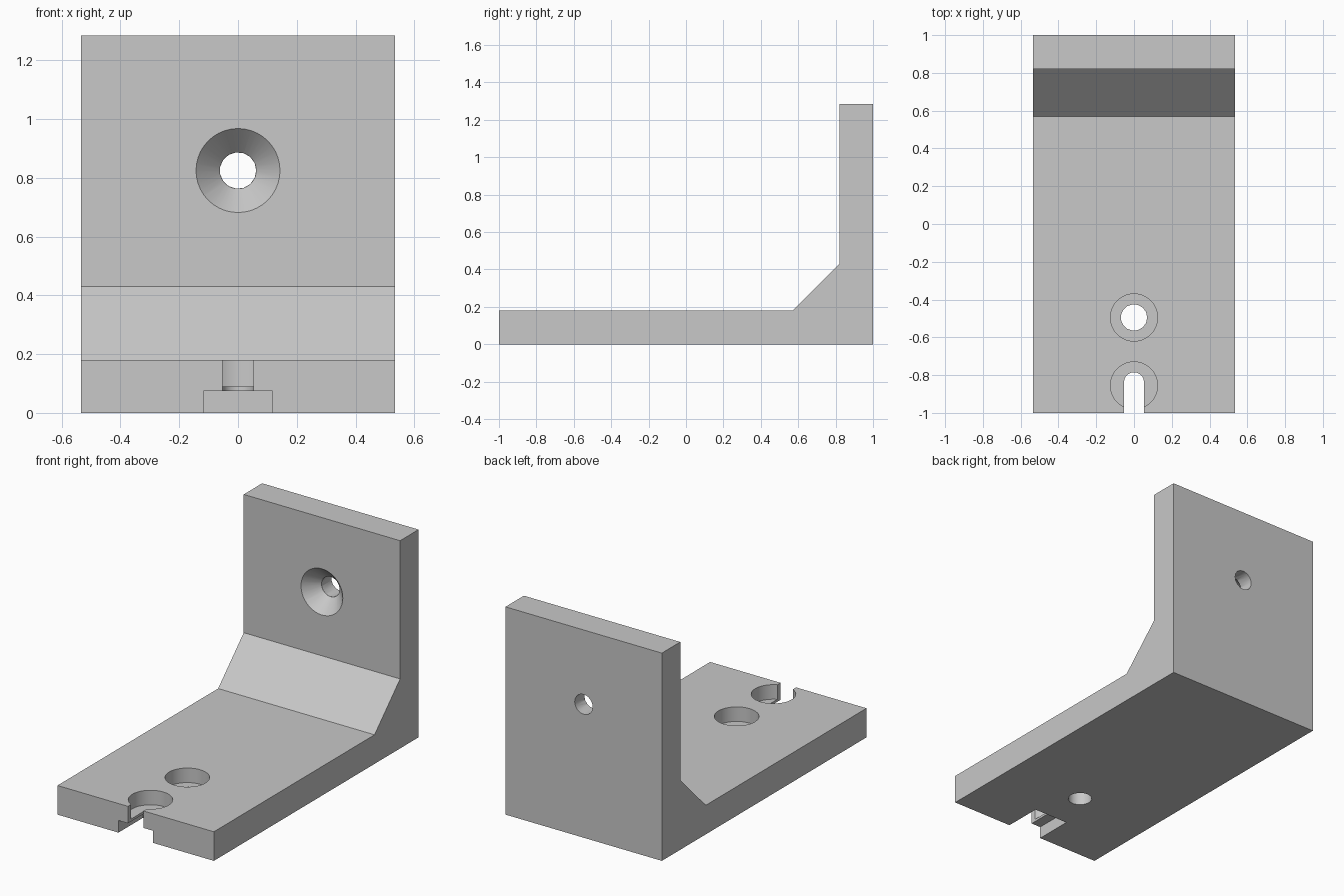
import bpy
import bmesh
from math import cos, sin, pi
from mathutils import Vector

default = bpy.data.objects.get("Cube")
if default:
    bpy.data.objects.remove(default, do_unlink=True)

HALF_WIDTH, PLATE, WALL_Y = 0.535, 0.18, 0.82
FLOOR_Z, RECESS_Z = 0.09, 0.075

grey = bpy.data.materials.new("light grey")
grey.use_nodes = True
colour = (0.58, 0.58, 0.58, 1)
grey.diffuse_color = colour
grey.node_tree.nodes["Principled BSDF"].inputs["Base Color"].default_value = colour


def prism(name, outline, start, travel, scale=1.0, centre=(0, 0, 0)):
    """Sweep a closed outline along travel, optionally tapering about centre."""
    bm = bmesh.new()
    centre, travel = Vector(centre), Vector(travel)
    near = [Vector(p) + Vector(start) for p in outline]
    far = [centre + (p - centre) * scale + travel for p in near]
    a, b = [[bm.verts.new(p) for p in ring] for ring in (near, far)]
    bm.faces.new(a)
    bm.faces.new(b[::-1])
    for i in range(len(a)):
        j = (i + 1) % len(a)
        bm.faces.new((a[j], a[i], b[i], b[j]))
    bmesh.ops.recalc_face_normals(bm, faces=bm.faces)
    mesh = bpy.data.meshes.new(name)
    bm.to_mesh(mesh)
    bm.free()
    obj = bpy.data.objects.new(name, mesh)
    bpy.context.collection.objects.link(obj)
    mesh.materials.append(grey)
    return obj


def arc(radius, sides, sweep=2 * pi):
    count = sides if sweep == 2 * pi else sides + 1
    return [(radius * cos(sweep * i / sides), radius * sin(sweep * i / sides))
            for i in range(count)]


def upright(name, points, y, low, high):
    return prism(name, [(u, v, 0) for u, v in points], (0, y, low), (0, 0, high - low))


# L-shaped body with a chamfered inner corner
side = [(-1, 0), (1, 0), (1, 1.285), (WALL_Y, 1.285), (WALL_Y, 0.43), (0.57, PLATE), (-1, PLATE)]
body = prism("angle_bracket", [(0, y, z) for y, z in side],
             (-HALF_WIDTH, 0, 0), (2 * HALF_WIDTH, 0, 0))

# Base plate: two counterbores, a round hole, an open slot and a recess below it
slot = arc(0.053, 12, pi) + [(-0.053, -0.3), (0.053, -0.3)]
recess = [(-0.118, -0.2), (0.118, -0.2), (0.118, 0.24), (-0.118, 0.24)]
cutters = [
    upright("rear_counterbore", arc(0.125, 40), -0.495, FLOOR_Z, 0.3),
    upright("front_counterbore", arc(0.125, 40), -0.855, FLOOR_Z, 0.3),
    upright("base_hole", arc(0.07, 15), -0.495, -0.1, 0.3),
    upright("open_slot", slot, -0.838, -0.1, 0.3),
    upright("slot_recess", recess, -1, -0.1, RECESS_Z),
]

# Wall: through hole and a conical countersink on its front
hole_z = 0.825
hole = [(u, 0, v) for u, v in arc(0.062, 15)]
cutters.append(prism("wall_hole", hole, (0, 0.7, hole_z), (0, 0.5, 0)))
mouth, inner, depth, lead = 0.143, 0.062, 0.085, 0.01
outer = mouth + lead * (mouth - inner) / depth
cone = [(u, 0, v) for u, v in arc(outer, 40)]
start = (0, WALL_Y - lead, hole_z)
cutters.append(prism("countersink", cone, start, (0, depth + lead, 0), inner / outer, start))

# Cut the openings and discard the cutters
bpy.context.view_layer.objects.active = body
body.select_set(True)
for cutter in cutters:
    cut = body.modifiers.new(cutter.name, "BOOLEAN")
    cut.operation, cut.solver, cut.object = "DIFFERENCE", "EXACT", cutter
    cutter.hide_render = True
    bpy.ops.object.modifier_apply(modifier=cut.name)
    bpy.data.objects.remove(cutter, do_unlink=True)

bpy.ops.object.shade_smooth_by_angle(angle=pi / 6)
